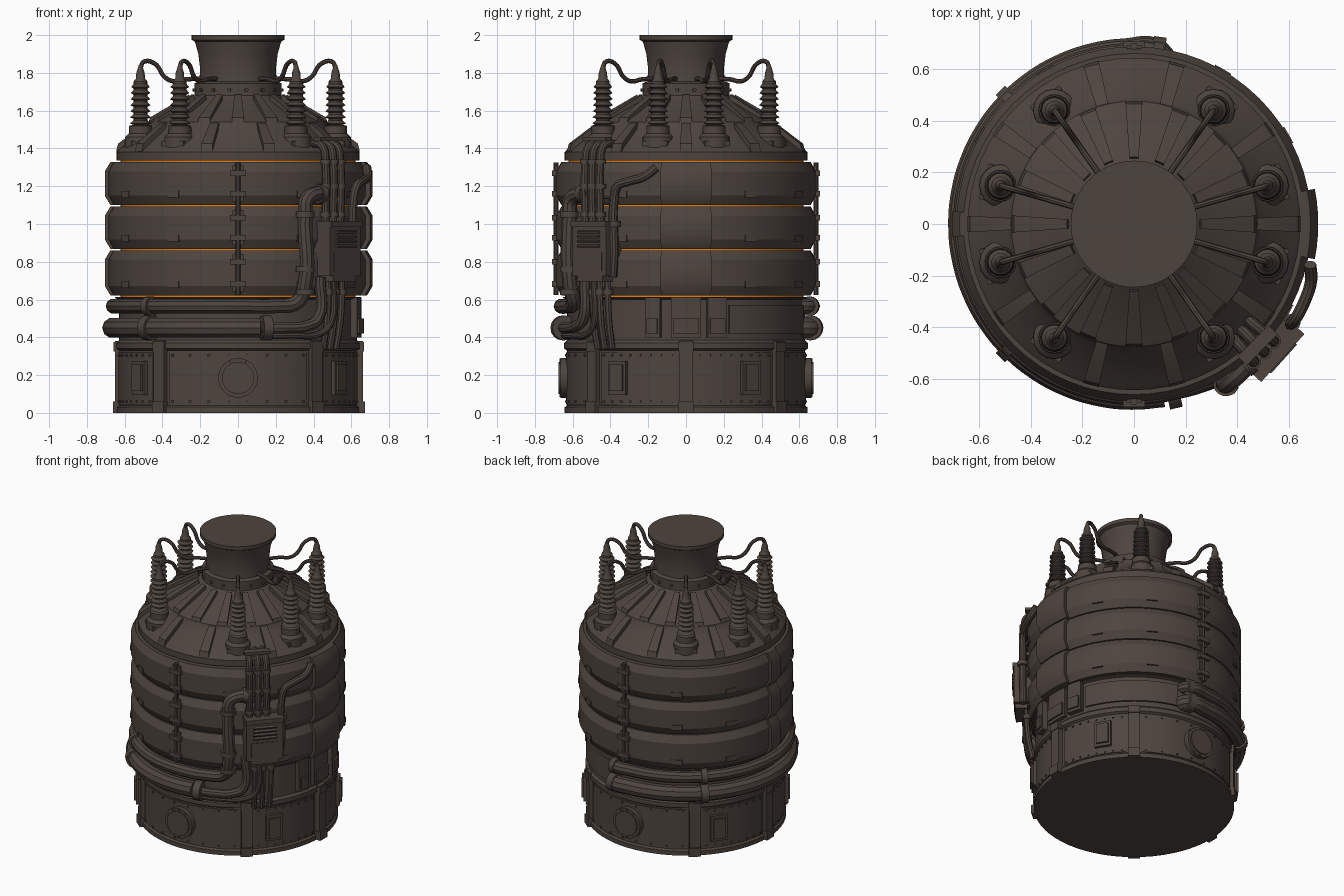
import bpy, bmesh, math
from mathutils import Matrix, Vector

cube = bpy.data.objects.get("Cube")
if cube:
    bpy.data.objects.remove(cube)


def material(name, rgb):
    m = bpy.data.materials.new(name)
    m.use_nodes = True
    m.diffuse_color = (*rgb, 1)
    m.node_tree.nodes["Principled BSDF"].inputs["Base Color"].default_value = (*rgb, 1)
    return m


IRON = material("dark_brown_iron", (0.075, 0.058, 0.048))
GLOW = material("orange_glow", (0.8, 0.22, 0.01))


def polar(az, r, z):
    a = math.radians(az)
    return Vector((r * math.cos(a), r * math.sin(a), z))


def frame(az, r, z):
    # local x points outward, y sideways, z up
    return Matrix.Translation(polar(az, r, z)) @ Matrix.Rotation(math.radians(az), 4, 'Z')


def finish(name, bm, mat=IRON, angle=35):
    bmesh.ops.recalc_face_normals(bm, faces=bm.faces)
    me = bpy.data.meshes.new(name)
    bm.to_mesh(me)
    bm.free()
    me.materials.append(mat)
    ob = bpy.data.objects.new(name, me)
    bpy.context.collection.objects.link(ob)
    bpy.ops.object.select_all(action='DESELECT')
    ob.select_set(True)
    bpy.context.view_layer.objects.active = ob
    bpy.ops.object.shade_smooth_by_angle(angle=math.radians(angle))


def lathe(bm, prof, a0=0, a1=360, seg=64, closed=False, mat=None):
    """Turn an (r, z) profile; partial turns and open sections get end caps."""
    full = a1 - a0 >= 360
    rows = [[bm.verts.new(polar(a0 + (a1 - a0) * i / seg, r, z)) for r, z in prof]
            for i in range(seg if full else seg + 1)]
    n = len(prof)
    for i in range(seg):
        a, b = rows[i], rows[(i + 1) % len(rows)]
        for j in range(n if closed else n - 1):
            k = (j + 1) % n
            bm.faces.new((a[j], b[j], b[k], a[k]))
    if not closed:
        bm.faces.new([row[0] for row in rows])
        bm.faces.new([row[-1] for row in rows])
    elif not full:
        bm.faces.new(rows[0])
        bm.faces.new(rows[-1])
    if mat:
        bmesh.ops.transform(bm, matrix=mat, verts=[v for row in rows for v in row])


def plate(bm, a0, a1, r0, r1, z0, z1, seg=6):
    lathe(bm, [(r0, z0), (r1, z0), (r1, z1), (r0, z1)], a0, a1, seg, closed=True)


def box(bm, az, r, z, depth, width, height, tilt=0):
    m = frame(az, r, z) @ Matrix.Rotation(tilt, 4, 'Y') @ Matrix.Diagonal((depth, width, height, 1))
    bmesh.ops.create_cube(bm, size=1, matrix=m)


def disc(bm, az, r, z, radius, depth, turn, seg=16):
    """Cylinder turned about its own frame: 'Y' points outward, 'X' runs sideways, None upright."""
    m = frame(az, r, z)
    if turn:
        m = m @ Matrix.Rotation(math.pi / 2, 4, turn)
    bmesh.ops.create_cone(bm, cap_ends=True, segments=seg, radius1=radius, radius2=radius,
                          depth=depth, matrix=m)


def tube(bm, points, radius, res=3):
    cu = bpy.data.curves.new("path", 'CURVE')
    cu.dimensions = '3D'
    cu.bevel_depth, cu.bevel_resolution, cu.resolution_u = radius, res, 6
    cu.use_fill_caps = True
    sp = cu.splines.new('BEZIER')
    sp.bezier_points.add(len(points) - 1)
    for p, co in zip(sp.bezier_points, points):
        p.co = polar(*co)
        p.handle_left_type = p.handle_right_type = 'AUTO'
    ob = bpy.data.objects.new("path", cu)
    bpy.context.collection.objects.link(ob)
    bpy.context.view_layer.update()
    me = bpy.data.meshes.new_from_object(ob.evaluated_get(bpy.context.evaluated_depsgraph_get()))
    bm.from_mesh(me)
    bpy.data.objects.remove(ob)
    bpy.data.meshes.remove(me)


# Base drum and waist
bm = bmesh.new()
lathe(bm, [(.642, 0), (.642, .03), (.63, .04), (.63, .33), (.645, .34), (.645, .37),
           (.63, .385), (.63, .6), (.65, .607), (.65, .614), (.6, .614)])
finish("base_drum", bm)

# Base panels between upright pillars, with bolts along their edges
PILLARS = [0, 50, 130, 180, 230, 310]
bm = bmesh.new()
for a, b in zip(PILLARS, PILLARS[1:] + [360]):
    plate(bm, a + 5, b - 5, .61, .636, .045, .32, 12)
    for k in range(8):
        az = a + 7 + (b - a - 14) * k / 7
        for z in (.06, .305):
            disc(bm, az, .637, z, .007, .012, 'Y', 6)
finish("base_panels", bm)
bm = bmesh.new()
for az in PILLARS:
    out = .01 if az == 0 else 0
    box(bm, az, .63 + out, .19, .045, .07, .38)
    box(bm, az, .64 + out, .03, .045, .08, .06)
    box(bm, az, .638 + out, .35, .04, .08, .05)
finish("base_pillars", bm)

# Hatches on the base
bm = bmesh.new()
for az in (32, 144, 216, 326):
    box(bm, az, .635, .185, .04, .11, .18)
    box(bm, az, .65, .185, .035, .08, .14)
for az in (90, 270):
    disc(bm, az, .645, .185, .105, .04, 'Y', 24)
    disc(bm, az, .655, .185, .085, .04, 'Y', 24)
    for k in range(12):
        t = k * math.pi / 6
        disc(bm, az + math.degrees(.095 * math.cos(t) / .66), .662, .185 + .095 * math.sin(t),
             .008, .016, 'Y', 6)
finish("base_hatches", bm)

# Fittings around the waist on the right flank
bm = bmesh.new()
for a, b, r in ((-19, -12, .665), (-7, 7, .655), (10, 19, .665)):
    plate(bm, a, b, .6, r, .4, .61)
    plate(bm, a + 1, b - 1, .6, r + .012, .42, .5)
plate(bm, 21, 76, .6, .642, .42, .57, 12)
finish("waist_fittings", bm)

# Glowing core showing between the bands
bm = bmesh.new()
lathe(bm, [(.622, .6), (.622, 1.345)])
finish("glowing_core", bm, GLOW)

# Three chamfered bands
BANDS = [(.622, .861), (.868, 1.093), (1.1, 1.329)]
bm = bmesh.new()
for lo, hi in BANDS:
    lathe(bm, [(.61, lo), (.66, lo), (.687, lo + .05), (.687, hi - .05), (.66, hi), (.61, hi)],
          closed=True)
finish("bands", bm, angle=25)

# Wide strap on the right flank, small lugs and hinge clasps
bm = bmesh.new()
for lo, hi in BANDS:
    for a, b, r in ((-11, 11, .713), (176, 184, .705)):
        lathe(bm, [(.65, lo), (r - .03, lo), (r, lo + .05), (r, hi - .05), (r - .03, hi), (.65, hi)],
              a, b, 6, closed=True)
    for az in range(30, 360, 30):
        if az % 90:
            plate(bm, az - 3, az + 3, .66, .692, lo + .04, lo + .075, 2)
finish("band_straps", bm)
bm = bmesh.new()
for az in (90, 270):
    disc(bm, az, .688, .975, .014, .7, None, 10)
    for lo, hi in BANDS:
        for side in (-1.6, 1.6):
            box(bm, az + side, .685, (lo + hi) / 2, .014, .018, hi - lo - .04)
        for z in (lo + .06, hi - .06):
            box(bm, az, .694, z, .03, .085, .03)
finish("hinge_clasps", bm)

# Domed roof and neck
bm = bmesh.new()
lathe(bm, [(.6, 1.337), (.643, 1.337), (.643, 1.38), (.625, 1.4), (.49, 1.5), (.475, 1.54),
           (.45, 1.555), (.25, 1.66), (.23, 1.68), (.23, 1.745), (.205, 1.755), (.2, 1.82),
           (.21, 1.9), (.228, 1.965), (.245, 1.975), (.245, 2)])
finish("roof_and_neck", bm)
bm = bmesh.new()
for k in range(16):
    az = k * 22.5
    lathe(bm, [(.25, 1.64), (.46, 1.52), (.475, 1.535), (.465, 1.565), (.26, 1.685)],
          az - 4, az + 4, 2, closed=True)
    disc(bm, az + 11, .233, 1.71, .01, .02, 'Y', 6)
for az in (75, 105, 255, 285, 35, 145, 215, 325, 0, 180):
    lathe(bm, [(.46, 1.48), (.6, 1.38), (.645, 1.385), (.635, 1.425), (.5, 1.525), (.46, 1.54)],
          az - 2.8, az + 2.8, 2, closed=True)
finish("roof_ribs", bm)

# Insulators with wires to the neck
bm = bmesh.new()
wires = bmesh.new()
prof = [(.085, 1.36), (.082, 1.46), (.062, 1.48), (.06, 1.52)]
for k in range(7):
    z = 1.525 + k * .032
    prof += [(.036, z), (.056 - k * .001, z + .008), (.036, z + .024)]
prof += [(.036, 1.755), (.024, 1.77), (.022, 1.8), (.008, 1.845)]
for base in (0, 180):
    for off in (-55, -16, 16, 55):
        az = base + off
        lathe(bm, prof, seg=16, mat=Matrix.Translation(polar(az, .537, 0)))
        box(bm, az, .56, 1.41, .09, .14, .06)
        tube(wires, [(az, r, z) for r, z in ((.537, 1.825), (.52, 1.858), (.46, 1.85), (.4, 1.775),
                                            (.35, 1.755), (.29, 1.765), (.2, 1.77))], .012, 2)
finish("insulators", bm)
finish("insulator_wires", wires)

# Two large pipes wrapped around the back and front, with flanges
bm = bmesh.new()
tube(bm, [(78, .58, .45)] + [(a, .665, .45) for a in range(82, 285, 11)], .054)
tube(bm, [(78, .58, .565)] + [(a, .66, .565) for a in range(82, 295, 12)]
     + [(298, .675, .59), (300, .71, .68), (300, .712, 1.05), (301, .71, 1.13), (307, .7, 1.16),
        (312, .685, 1.16)], .04)
tube(bm, [(280, .67, .45), (292, .675, .45), (302, .685, .46), (308, .69, .5), (309, .69, .72)], .03)
tube(bm, [(280, .67, .41), (295, .67, .41), (310, .675, .42), (315, .69, .47), (316, .7, .72)], .018)
for az in (82, 135, 225, 283):
    disc(bm, az, .665, .45, .066, .05, 'X')
for az in (82, 135, 225):
    disc(bm, az, .66, .565, .052, .04, 'X')
disc(bm, 309, .692, 1.16, .052, .035, 'X')
for z in (.64, .76, 1.05):
    disc(bm, 300, .712, z, .05, .03, None)
finish("wrapped_pipes", bm)

# Control cabinet with vents and trim
CAB = -42
bm = bmesh.new()
box(bm, CAB, .705, .86, .12, .24, .27)
box(bm, CAB, .71, 1.0, .13, .25, .03)
box(bm, CAB, .71, .72, .1, .18, .05)
box(bm, CAB, .755, .8, .03, .18, .1)
for k in range(4):
    box(bm, CAB, .765, .885 + k * .025, .03, .15, .012, .4)
finish("control_cabinet", bm)

# Conduits above and below the cabinet, plus the side hose
bm = bmesh.new()
for az in (-49, -44.5, -40):
    tube(bm, [(az, .705, .98), (az, .705, 1.34), (az, .69, 1.4), (az, .645, 1.425), (az, .57, 1.42)], .022)
    for z in (1.05, 1.2, 1.33):
        disc(bm, az, .705, z, .03, .025, None, 12)
    tube(bm, [(az + 3, .69, .74), (az + 3, .68, .5), (az + 3, .65, .34)], .018, 2)
    disc(bm, az + 3, .685, .64, .027, .03, None, 12)
box(bm, -44.5, .67, 1.45, .05, .17, .02)
box(bm, -44.5, .68, 1.12, .05, .17, .03)
tube(bm, [(-33, .715, .72), (-32, .72, .85), (-32, .72, 1.12), (-30, .725, 1.2), (-25, .725, 1.225),
          (-18, .72, 1.25), (-13, .7, 1.3)], .024)
disc(bm, -32, .72, 1.0, .034, .03, None, 12)
finish("conduits", bm)
